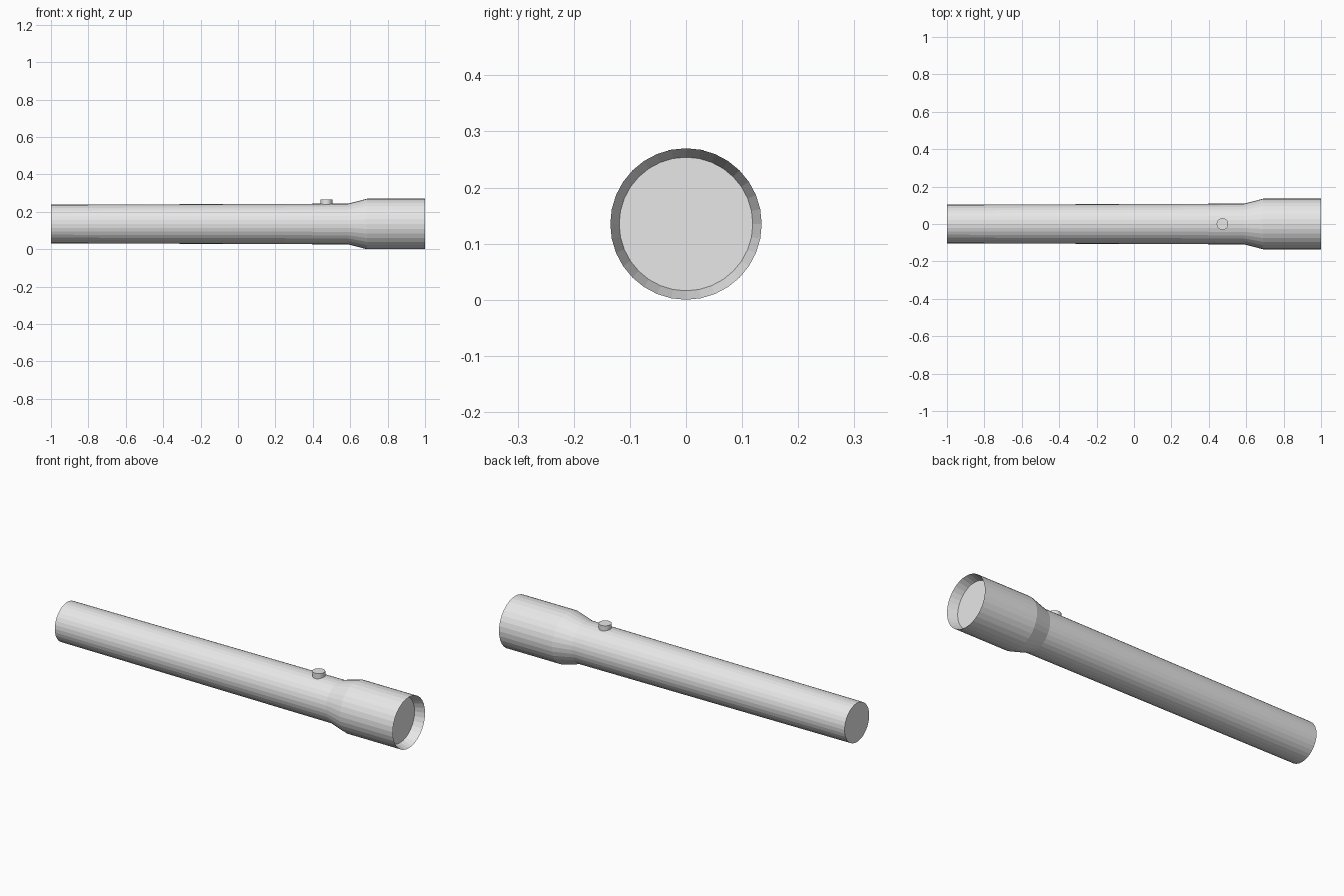
import bpy, bmesh, math
from mathutils import Vector

if "Cube" in bpy.data.objects:
    bpy.data.objects.remove(bpy.data.objects["Cube"])

SIDES = 32
AXIS_Z = 0.135

grey = bpy.data.materials.new("light_grey")
grey.diffuse_color = (0.8, 0.8, 0.8, 1)
grey.use_nodes = True
grey.node_tree.nodes["Principled BSDF"].inputs["Base Color"].default_value = grey.diffuse_color


def turned(name, profile, axis, origin, sides=SIDES):
    """Revolve (distance, radius) points about an axis and cap both ends."""
    bm = bmesh.new()
    rot = Vector((0, 0, 1)).rotation_difference(Vector(axis))
    rings = []
    for d, r in profile:
        ring = []
        for i in range(sides):
            a = math.tau * i / sides
            p = Vector((r * math.cos(a), r * math.sin(a), d))
            ring.append(bm.verts.new(rot @ p + Vector(origin)))
        rings.append(ring)
    for lo, hi in zip(rings, rings[1:]):
        for i in range(sides):
            j = (i + 1) % sides
            bm.faces.new((lo[i], lo[j], hi[j], hi[i]))
    bm.faces.new(rings[0][::-1])
    bm.faces.new(rings[-1])
    mesh = bpy.data.meshes.new(name)
    bm.to_mesh(mesh)
    bm.free()
    mesh.materials.append(grey)
    obj = bpy.data.objects.new(name, mesh)
    bpy.context.collection.objects.link(obj)
    return obj


# Slightly tapered handle flaring into the head, with a sloped recess and lens floor
turned("torch_body",
       [(-1.0, 0.103), (0.59, 0.109), (0.69, 0.135), (1.0, 0.135), (0.95, 0.119)],
       (1, 0, 0), (0, 0, AXIS_Z))

# Round push button on top of the handle
turned("push_button", [(0.225, 0.031), (0.267, 0.031)], (0, 0, 1), (0.473, 0, 0))
